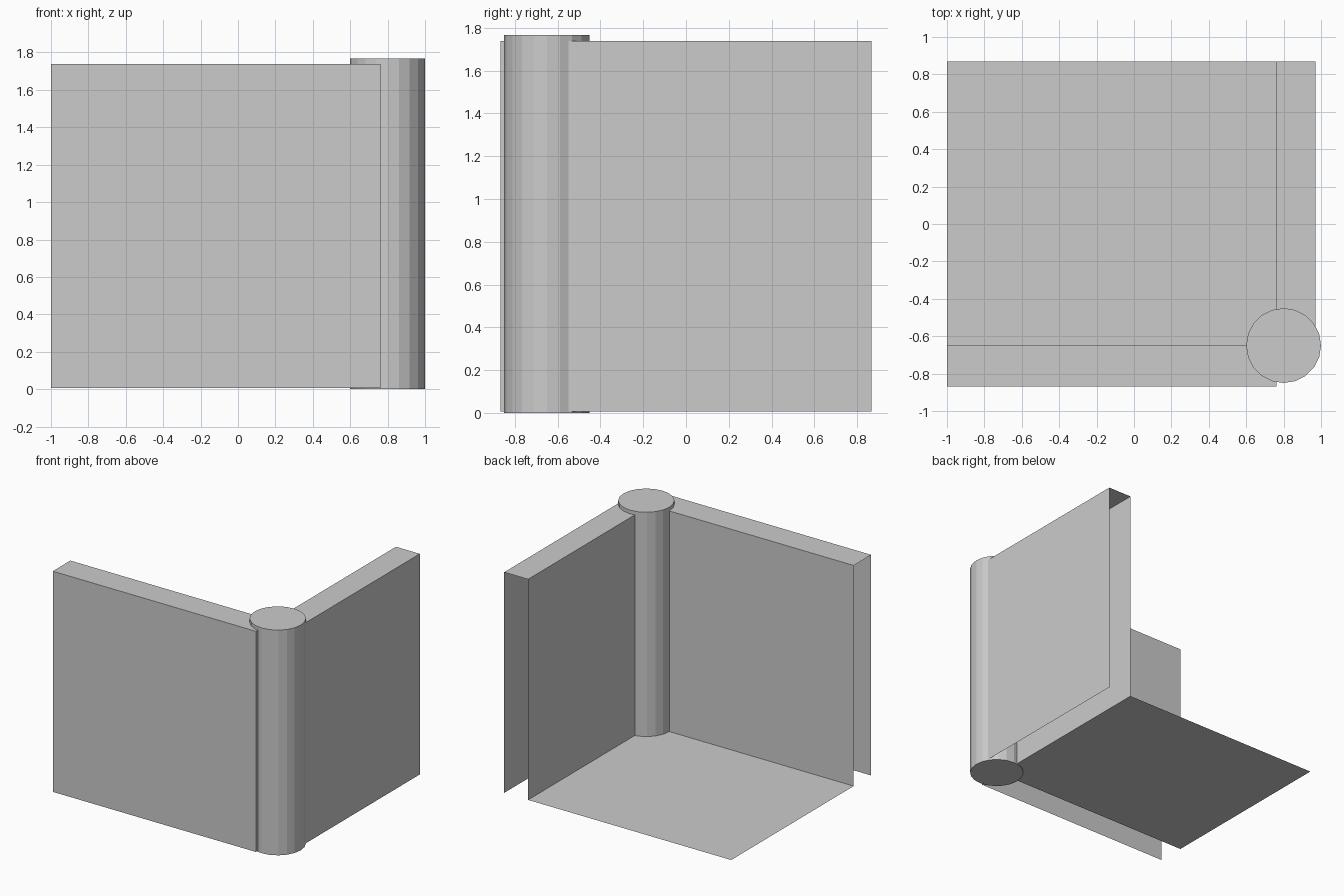
import bpy, bmesh
from mathutils import Vector

if "Cube" in bpy.data.objects:
    bpy.data.objects.remove(bpy.data.objects["Cube"])

# Shared levels: base and top of panels, inner corner of the room
Z0, Z1 = 0.007, 1.738
CX, CY = 0.763, -0.65
Y_END = 0.868


def add_object(name, bm):
    mesh = bpy.data.meshes.new(name)
    bm.to_mesh(mesh)
    bm.free()
    obj = bpy.data.objects.new(name, mesh)
    bpy.context.collection.objects.link(obj)
    return obj


def open_wall(name, lo, hi, open_dirs):
    """Box shell between two corners, without the faces pointing in open_dirs."""
    bm = bmesh.new()
    bmesh.ops.create_cube(bm, size=1)
    lo, hi = Vector(lo), Vector(hi)
    for v in bm.verts:
        v.co = Vector([(lo[i] + hi[i]) / 2 + v.co[i] * (hi[i] - lo[i]) for i in range(3)])
    bm.normal_update()
    gone = [f for f in bm.faces if any(f.normal.dot(Vector(d)) > 0.9 for d in open_dirs)]
    bmesh.ops.delete(bm, geom=gone, context='FACES')
    return add_object(name, bm)


# Hollow walls, open underneath and at their free ends
open_wall("front_wall", (-1, -Y_END, Z0), (CX, CY, Z1), [(0, 0, -1), (-1, 0, 0)])
open_wall("right_wall", (CX, CY, Z0), (0.97, Y_END, Z1), [(0, 0, -1), (0, 1, 0)])

# Single-sheet floor
bm = bmesh.new()
bm.faces.new([bm.verts.new((x, y, Z0)) for x, y in
              ((-1, CY), (CX, CY), (CX, Y_END), (-1, Y_END))])
add_object("floor", bm)

# Round corner post, 20 flat sides
POST_H = 1.767
bpy.ops.mesh.primitive_cylinder_add(vertices=20, radius=0.2, depth=POST_H,
                                    location=(0.8, -0.65, POST_H / 2))
bpy.context.object.name = "corner_post"
